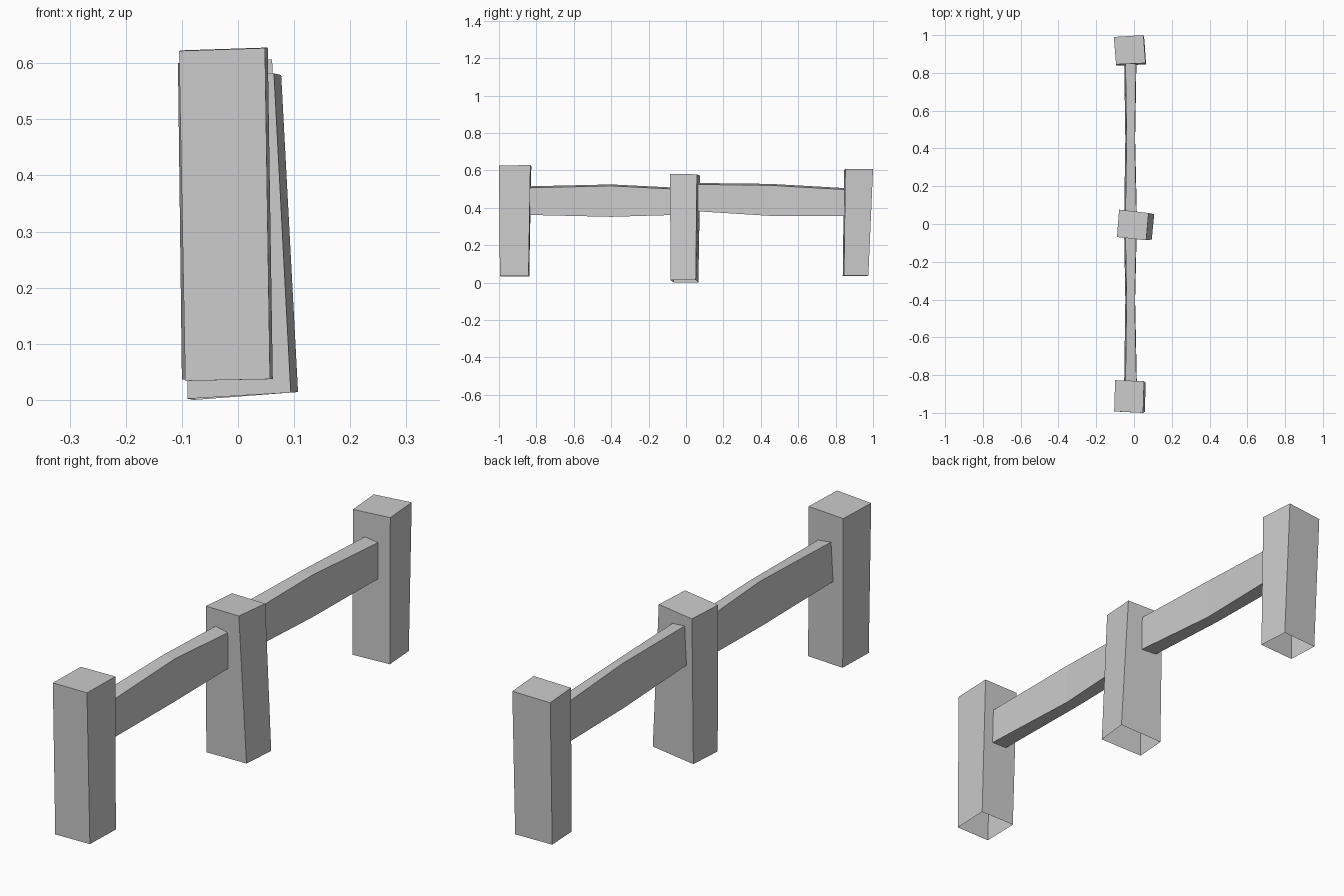
import bpy, bmesh

if "Cube" in bpy.data.objects:
    bpy.data.objects.remove(bpy.data.objects["Cube"])


def make_mesh(name, rings, cap_last=False):
    """Skin four-cornered rings into a faceted tube, optionally capping the last."""
    bm = bmesh.new()
    loops = [[bm.verts.new(p) for p in ring] for ring in rings]
    for a, b in zip(loops, loops[1:]):
        for i in range(4):
            j = (i + 1) % 4
            bm.faces.new((a[i], a[j], b[j], b[i]))
    if cap_last:
        bm.faces.new(loops[-1])
    bmesh.ops.recalc_face_normals(bm, faces=bm.faces[:])
    mesh = bpy.data.meshes.new(name)
    bm.to_mesh(mesh)
    bm.free()
    obj = bpy.data.objects.new(name, mesh)
    bpy.context.collection.objects.link(obj)
    return obj


# Leaning posts, open underneath (bottom corners, then top corners)
make_mesh("front_post", [
    [(-.094, -.993, .034), (.057, -.995, .037), (.062, -.842, .037), (-.09, -.838, .034)],
    [(-.105, -.992, .622), (.048, -1.0, .627), (.053, -.832, .628), (-.10, -.827, .623)],
], True)
make_mesh("middle_post", [
    [(-.09, -.067, .002), (.094, -.082, .013), (.107, .052, .014), (-.078, .066, 0)],
    [(-.09, -.069, .573), (.064, -.086, .582), (.077, .058, .579), (-.079, .076, .571)],
], True)
make_mesh("back_post", [
    [(-.093, .838, .036), (.064, .845, .038), (.055, .975, .038), (-.10, .968, .036)],
    [(-.095, .845, .60), (.061, .852, .607), (.05, 1.0, .607), (-.107, .99, .60)],
], True)


def rail_ring(y, low, high, left, right):
    """Rail cross-section, its top sloping gently towards +x."""
    return [(left - .007, y, low), (right, y, low),
            (right - .002, y, high), (left, y, high + .008)]


# Gently bowed rails between the posts
make_mesh("front_rail", [
    rail_ring(-.84, .362, .507, -.045, .015),
    rail_ring(-.40, .352, .517, -.039, .006),
    rail_ring(-.06, .362, .500, -.045, .014),
])
make_mesh("back_rail", [
    rail_ring(.05, .382, .525, -.045, .015),
    rail_ring(.45, .357, .520, -.039, .006),
    rail_ring(.86, .357, .497, -.045, .013),
])
